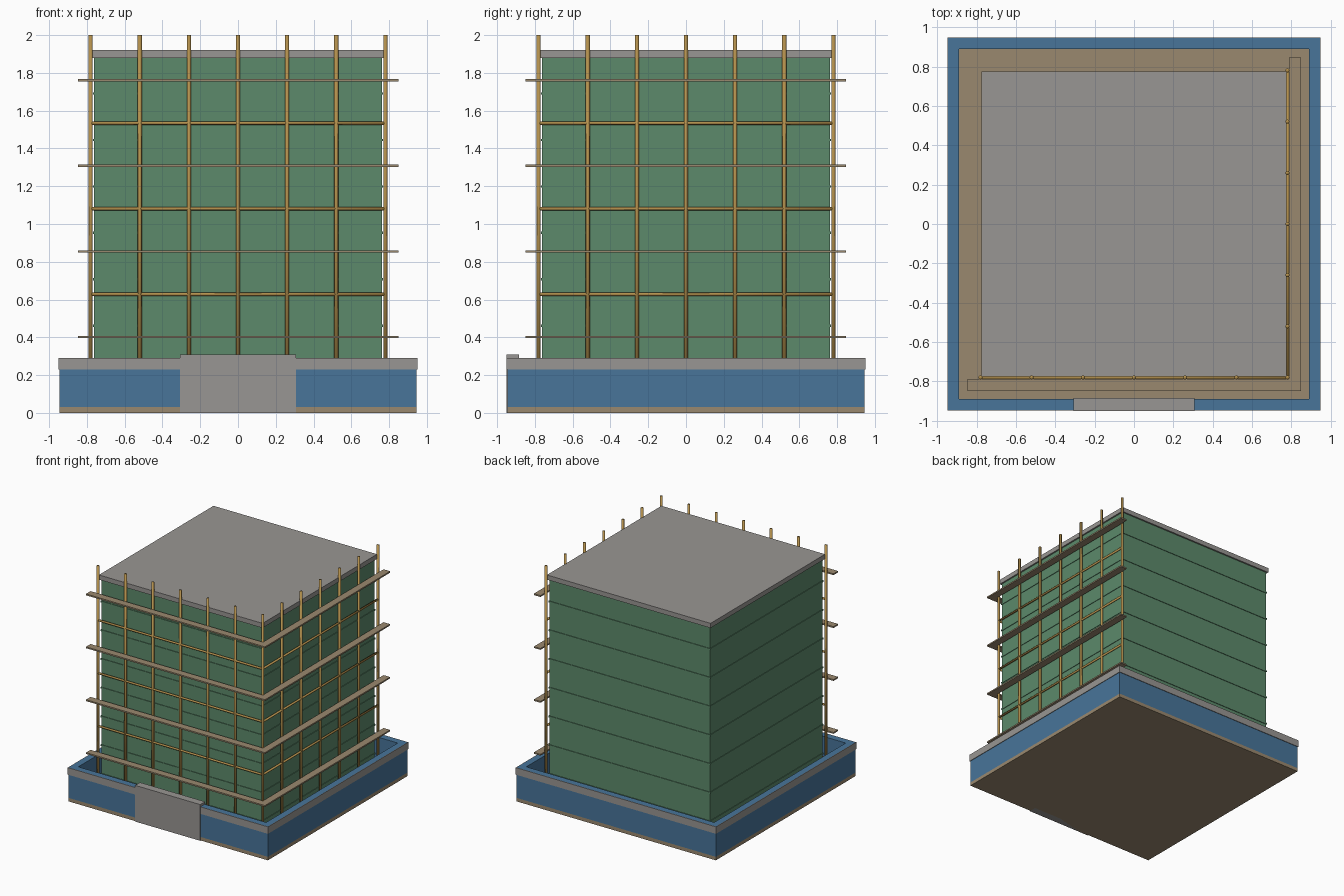
import bpy
from mathutils import Vector

if "Cube" in bpy.data.objects:
    bpy.data.objects.remove(bpy.data.objects["Cube"], do_unlink=True)


def material(name, *rgb):
    linear = [((c / 255 + 0.055) / 1.055) ** 2.4 for c in rgb] + [1]
    m = bpy.data.materials.new(name)
    m.use_nodes = True
    m.diffuse_color = linear
    m.node_tree.nodes["Principled BSDF"].inputs["Base Color"].default_value = linear
    return m


GREEN = material("green netting", 92, 138, 107)
GREY = material("concrete grey", 153, 150, 147)
BLUE = material("hoarding blue", 72, 117, 154)
TAN = material("earth and plank tan", 154, 137, 111)
GOLD = material("bamboo gold", 178, 143, 76)


def box(name, lo, hi, mat):
    lo, hi = Vector(lo), Vector(hi)
    bpy.ops.mesh.primitive_cube_add(size=1, location=(lo + hi) / 2)
    ob = bpy.context.object
    ob.name = name
    ob.scale = hi - lo
    bpy.ops.object.transform_apply(location=False, rotation=False)
    ob.data.materials.append(mat)
    return ob


def rod(name, a, b, radius):
    a, b = Vector(a), Vector(b)
    bpy.ops.mesh.primitive_cylinder_add(vertices=8, radius=radius, depth=(b - a).length,
                                        location=(a + b) / 2)
    ob = bpy.context.object
    ob.name = name
    ob.rotation_euler = (b - a).to_track_quat('Z', 'Y').to_euler()
    bpy.ops.object.shade_smooth()
    ob.data.materials.append(GOLD)
    return ob


def block(name, half, z0, z1, mat):
    return box(name, (-half, -half, z0), (half, half, z1), mat)


# Ground slab
block("ground_slab", 0.944, 0, 0.03, TAN)

# Site hoarding with an outer coping band
OUT, IN, LIP = 0.944, 0.89, 0.949
for s, side in ((-1, "front"), (1, "back")):
    y0, y1 = sorted((s * IN, s * OUT))
    box(side + "_hoarding", (-OUT, y0, 0.03), (OUT, y1, 0.29), BLUE)
    y0, y1 = sorted((s * OUT, s * LIP))
    box(side + "_coping", (-LIP, y0, 0.23), (LIP, y1, 0.29), GREY)
for s, side in ((-1, "right"), (1, "left")):
    x0, x1 = sorted((s * IN, s * OUT))
    box(side + "_hoarding", (x0, -IN, 0.03), (x1, IN, 0.29), BLUE)
    x0, x1 = sorted((s * OUT, s * LIP))
    box(side + "_coping", (x0, -OUT, 0.23), (x1, OUT, 0.29), GREY)

# Site gate
box("gate", (-0.308, -0.951, 0), (0.308, -0.885, 0.31), GREY)

# Netted building, seam bands and roof
block("netted_building", 0.762, 0.03, 1.88, GREEN)
for i in range(7):
    z = 0.215 + 0.246 * i
    block(f"netting_seam_{i + 1}", 0.767, z - 0.006, z + 0.006, GREEN)
block("roof_slab", 0.775, 1.88, 1.92, GREY)

# Scaffold poles along the front and left sides
S = 0.78
for i in range(7):
    t = -S + 0.26 * i
    rod(f"front_pole_{i + 1}", (t, -S, 0.03), (t, -S, 2), 0.011)
    if i:
        rod(f"left_pole_{i + 1}", (S, t, 0.03), (S, t, 2), 0.011)

# Rails and walkway planks alternate up the scaffold
END, P0, P1 = 0.846, 0.787, 0.849
for i in range(4):
    z = 0.175 + 0.453 * i
    rod(f"front_rail_{i + 1}", (-S, -S, z), (S, -S, z), 0.009)
    rod(f"left_rail_{i + 1}", (S, -S, z), (S, S, z), 0.009)
    z += 0.227
    box(f"front_plank_{i + 1}", (-END, -P1, z - 0.006), (P1, -P0, z + 0.006), TAN)
    box(f"left_plank_{i + 1}", (P0, -P0, z - 0.006), (P1, END, z + 0.006), TAN)
